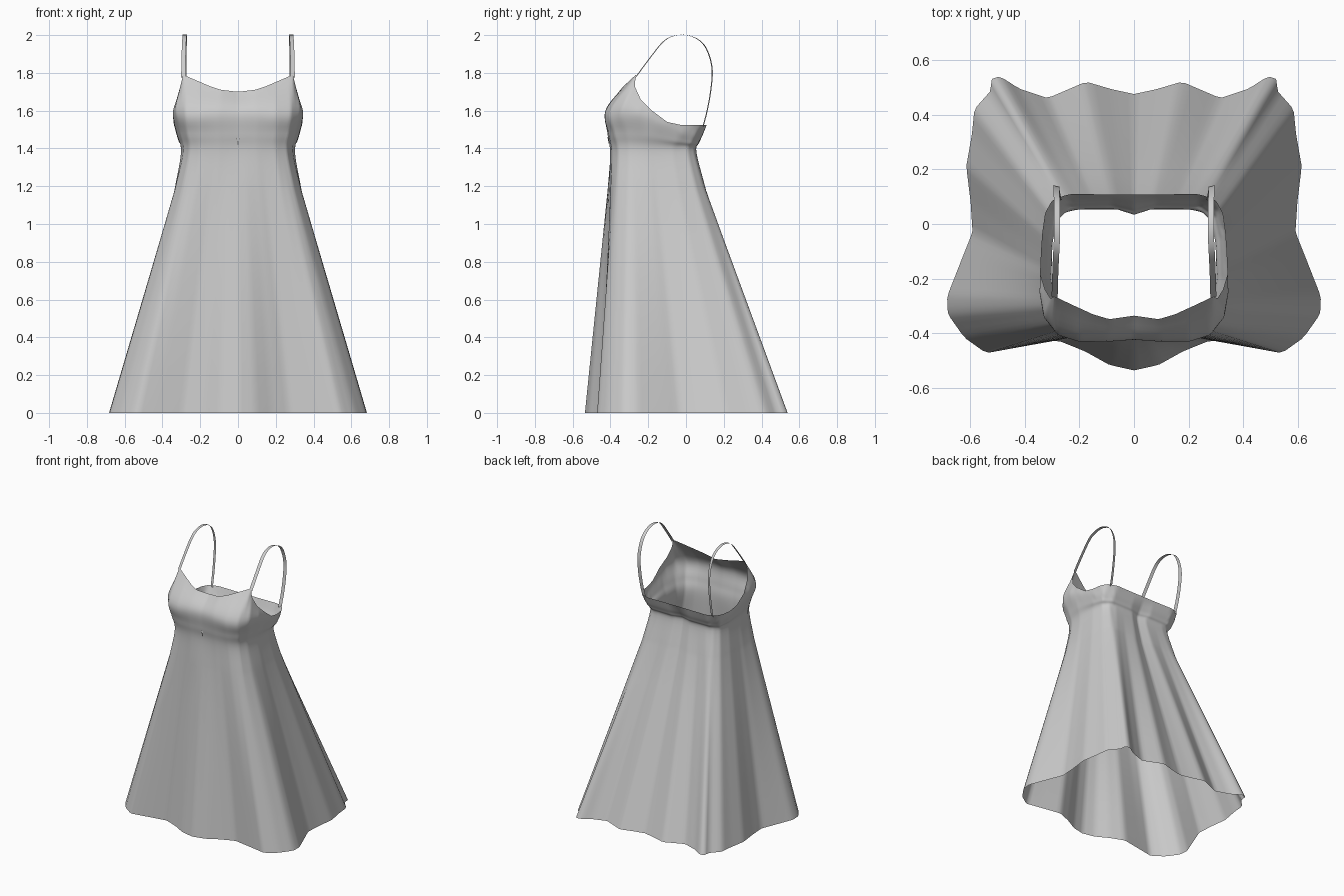
import bpy, bmesh
from mathutils import Vector

COLS = 92


def resample(pts, n=COLS):
    """Points evenly spaced along a polyline."""
    pts = [Vector(p) for p in pts]
    acc = [0.0]
    for a, b in zip(pts, pts[1:]):
        acc.append(acc[-1] + (b - a).length)
    out, k = [], 0
    for i in range(n + 1):
        d = acc[-1] * i / n
        while k < len(pts) - 2 and acc[k + 1] < d:
            k += 1
        out.append(pts[k].lerp(pts[k + 1], (d - acc[k]) / (acc[k + 1] - acc[k])))
    return out


def spline(pts, steps):
    """Catmull-Rom curve through the points."""
    p = [Vector(q) for q in pts]
    p = [2 * p[0] - p[1]] + p + [2 * p[-1] - p[-2]]
    out = []
    for a, b, c, d in zip(p, p[1:], p[2:], p[3:]):
        for s in range(steps):
            t = s / steps
            out.append(0.5 * (2 * b + (c - a) * t + (2 * a - 5 * b + 4 * c - d) * t * t
                              + (3 * b - a - 3 * c + d) * t ** 3))
    return out + [p[-2]]


def sheet(name, rows):
    """Grid surface from rows of points, mirrored across x."""
    n = len(rows[0])
    verts = [v for r in rows for v in r]
    faces = [(j * n + i, j * n + i + 1, (j + 1) * n + i + 1, (j + 1) * n + i)
             for j in range(len(rows) - 1) for i in range(n - 1)]
    me = bpy.data.meshes.new(name)
    me.from_pydata(verts, [], faces)
    for f in me.polygons:
        f.use_smooth = True
    ob = bpy.data.objects.new(name, me)
    bpy.context.collection.objects.link(ob)
    mod = ob.modifiers.new("mirror", 'MIRROR')
    mod.use_clip = True
    return ob


# Half outlines, running from centre front round to centre back
hem = [(x, y, 0) for x, y in [
    (0, -.535), (.09, -.515), (.18, -.465), (.28, -.425), (.42, -.45), (.54, -.472),
    (.62, -.415), (.68, -.33), (.683, -.265), (.63, -.13), (.59, -.03), (.597, .08),
    (.613, .21), (.592, .33), (.583, .42), (.525, .485), (.52, .53), (.49, .54),
    (.42, .495), (.315, .46), (.175, .52), (.08, .492), (0, .475)]]
waist = [(x, y, 1.38) for x, y in [
    (0, -.4), (.1, -.402), (.2, -.392), (.26, -.36), (.29, -.3), (.302, -.2),
    (.298, -.07), (.283, .01), (.25, .045), (.2, .055), (.06, .055), (0, .035)]]
underbust = [(0, -.412, 1.48), (.1, -.416, 1.48), (.2, -.41, 1.48), (.27, -.38, 1.48),
             (.305, -.31, 1.48), (.322, -.2, 1.47), (.315, -.05, 1.44), (.295, .03, 1.43),
             (.24, .067, 1.43), (.08, .07, 1.43), (0, .05, 1.43)]
bust = [(0, -.418, 1.6), (.1, -.427, 1.6), (.2, -.425, 1.6), (.28, -.4, 1.6),
        (.33, -.34, 1.6), (.345, -.25, 1.58), (.34, -.15, 1.53), (.327, -.02, 1.48),
        (.305, .05, 1.47), (.24, .087, 1.47), (.08, .088, 1.47), (0, .075, 1.47)]
rim = [(0, -.335, 1.7), (.09, -.348, 1.71), (.15, -.33, 1.73), (.22, -.298, 1.76),
       (.29, -.265, 1.79), (.305, -.272, 1.73), (.325, -.24, 1.66), (.343, -.18, 1.6),
       (.34, -.1, 1.54), (.335, -.03, 1.525), (.325, .04, 1.525), (.3, .085, 1.525),
       (.26, .102, 1.525), (.23, .11, 1.525), (.1, .108, 1.525), (0, .108, 1.525)]

# Dress body: flared skirt into fitted bodice
h, w = resample(hem), resample(waist)
hip = [Vector((a.x + (b.x - a.x) * .11, a.y + (b.y - a.y) * .11, 1.18)) for a, b in zip(w, h)]
skirt = [[a.lerp(b, t / 5) for a, b in zip(h, hip)] for t in range(5)]
key_rings = [hip, w, resample(underbust), resample(bust), resample(rim)]
columns = [spline(col, 6) for col in zip(*key_rings)]
sheet("dress_body", skirt + [list(r) for r in zip(*columns)])

# Shoulder straps: thin flat ribbons
path = spline([(.29, -.268, 1.775), (.288, -.19, 1.88), (.285, -.12, 1.965), (.282, -.06, 1.997),
               (.282, .01, 1.999), (.282, .08, 1.965), (.283, .12, 1.9), (.284, .139, 1.81),
               (.283, .13, 1.7), (.28, .112, 1.6), (.276, .09, 1.515)], 5)
sheet("shoulder_straps", [[p + Vector((-.011, -.003, 0)), p + Vector((.011, .003, 0))]
                          for p in path])

# Small pinched dart at centre front
sheet("front_dart", [[Vector((0, -.409, 1.455)), Vector((.008, -.415, 1.46))],
                     [Vector((0, -.41, 1.42)), Vector((.002, -.411, 1.42))]])
